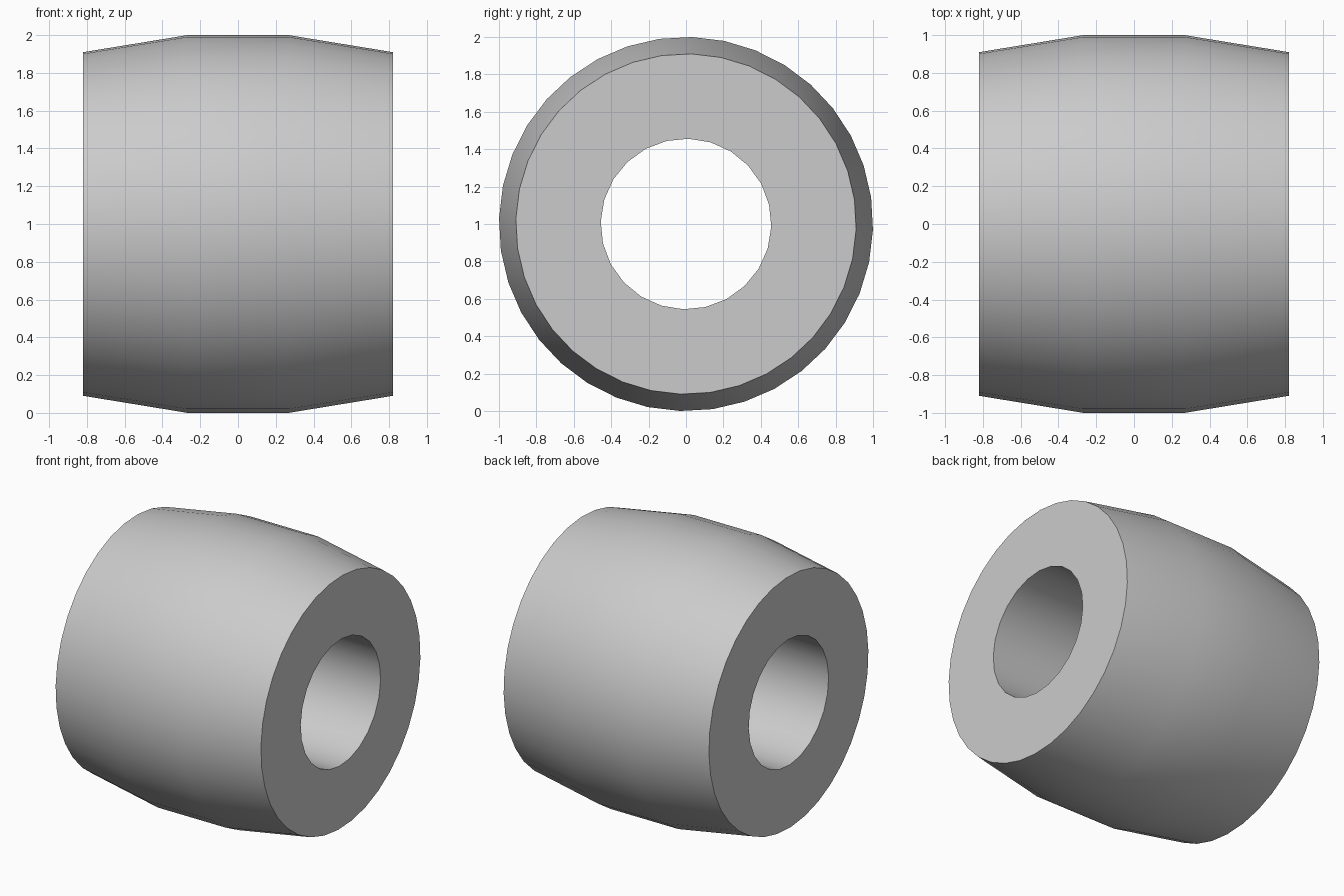
import bpy
import bmesh
from math import cos, sin, tau, radians

if "Cube" in bpy.data.objects:
    bpy.data.objects.remove(bpy.data.objects["Cube"], do_unlink=True)

HALF_LENGTH, HALF_BAND = 0.82, 0.27
END_RADIUS, BAND_RADIUS, BORE_RADIUS = 0.91, 1.0, 0.456
TWIST = radians(1.8)

grey = bpy.data.materials.new("plain grey")
grey.use_nodes = True
grey.diffuse_color = (0.6, 0.6, 0.6, 1)
grey.node_tree.nodes["Principled BSDF"].inputs["Base Color"].default_value = (0.6, 0.6, 0.6, 1)

bm = bmesh.new()


def lathe(profile, sides):
    """Sweep (x, radius) points around the x axis; return the end rings' edges."""
    rings = []
    for x, r in profile:
        angles = [TWIST + tau * i / sides for i in range(sides)]
        rings.append([bm.verts.new((x, r * sin(a), 1 + r * cos(a))) for a in angles])
    for a, b in zip(rings, rings[1:]):
        for i in range(sides):
            j = (i + 1) % sides
            bm.faces.new((a[i], a[j], b[j], b[i]))
    return [[bm.edges.get((ring[i - 1], ring[i])) for i in range(sides)]
            for ring in (rings[0], rings[-1])]


# Barrel-shaped outer wall and straight bore
outer = lathe([(-HALF_LENGTH, END_RADIUS), (-HALF_BAND, BAND_RADIUS),
               (HALF_BAND, BAND_RADIUS), (HALF_LENGTH, END_RADIUS)], 36)
bore = lathe([(-HALF_LENGTH, BORE_RADIUS), (HALF_LENGTH, BORE_RADIUS)], 24)

# Flat ring-shaped ends
for rim, hole in zip(outer, bore):
    bmesh.ops.triangle_fill(bm, edges=rim + hole, use_beauty=True)
bmesh.ops.recalc_face_normals(bm, faces=bm.faces[:])

mesh = bpy.data.meshes.new("barrel_bushing")
bm.to_mesh(mesh)
bm.free()
mesh.materials.append(grey)
bushing = bpy.data.objects.new("barrel_bushing", mesh)
bpy.context.collection.objects.link(bushing)

# Smooth walls with crisp rims
bpy.ops.object.select_all(action="DESELECT")
bushing.select_set(True)
bpy.context.view_layer.objects.active = bushing
bpy.ops.object.shade_smooth_by_angle(angle=radians(30))
